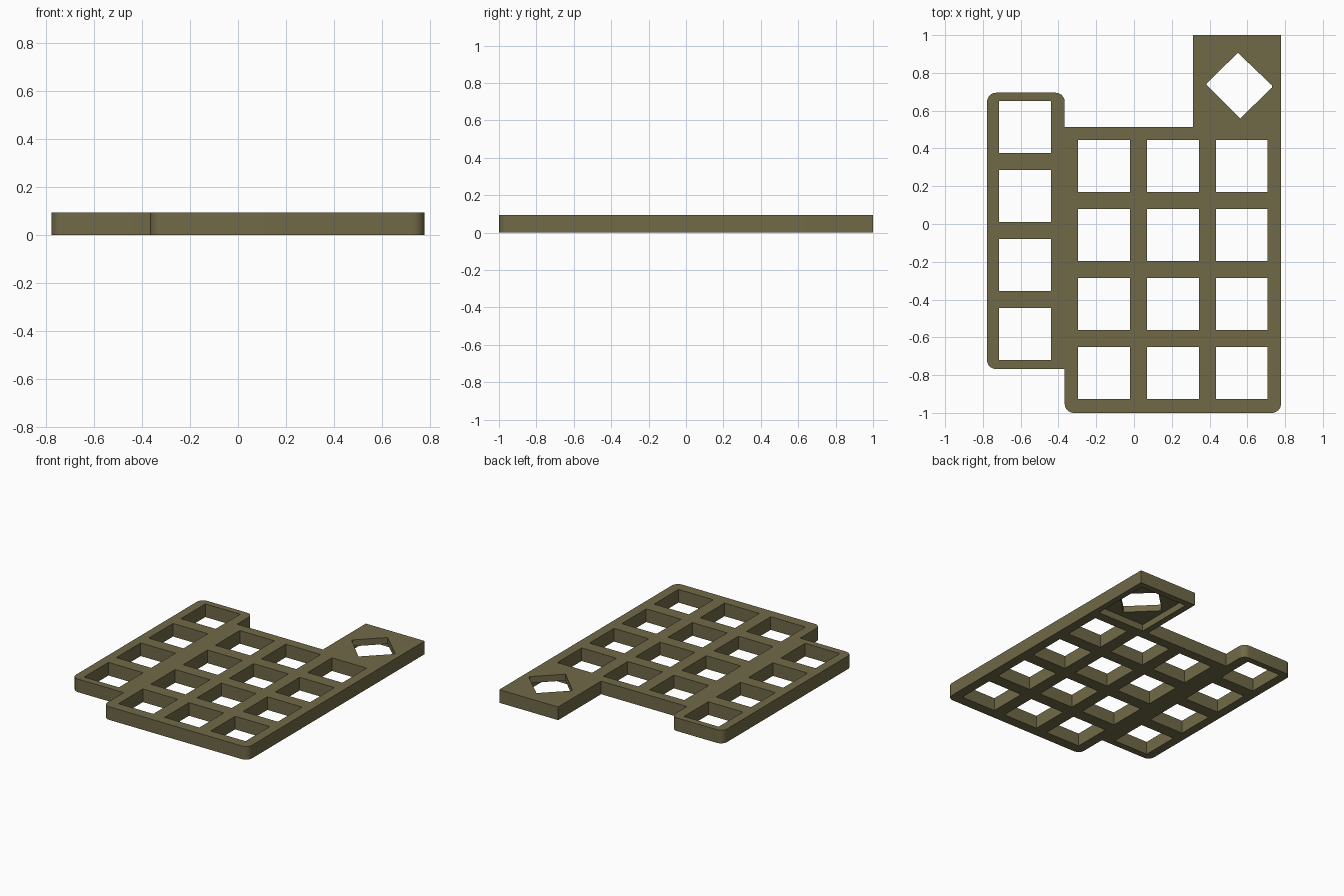
import bpy, bmesh, math

if "Cube" in bpy.data.objects:
    bpy.data.objects.remove(bpy.data.objects["Cube"])

H = 0.094       # plate thickness
R = 0.048       # corner radius
HOLE = 0.275    # key opening size
PITCH = 0.365   # key spacing

olive = bpy.data.materials.new("olive")
olive.diffuse_color = (0.163, 0.141, 0.064, 1)
olive.use_nodes = True
olive.node_tree.nodes["Principled BSDF"].inputs["Base Color"].default_value = olive.diffuse_color


def rounded(corners):
    """Outline from (x, y, radius) corners, with arcs where the radius is set."""
    pts = []
    n = len(corners)
    for i, (x, y, r) in enumerate(corners):
        if r == 0:
            pts.append((x, y))
            continue
        a, b = corners[i - 1], corners[(i + 1) % n]
        dirs = []
        for q in (a, b):
            d = math.hypot(q[0] - x, q[1] - y)
            dirs.append(((q[0] - x) / d, (q[1] - y) / d))
        (ax, ay), (bx, by) = dirs
        for k in range(9):
            t = k / 8 * math.pi / 2
            u, v = r * (1 - math.sin(t)), r * (1 - math.cos(t))
            pts.append((x + ax * u + bx * v, y + ay * u + by * v))
    return pts


def add_prism(bm, pts, z0, z1):
    face = bm.faces.new([bm.verts.new((x, y, z0)) for x, y in pts])
    out = bmesh.ops.extrude_face_region(bm, geom=[face])
    top = [g for g in out["geom"] if isinstance(g, bmesh.types.BMVert)]
    bmesh.ops.translate(bm, verts=top, vec=(0, 0, z1 - z0))


def make(name, prisms):
    bm = bmesh.new()
    for pts, z0, z1 in prisms:
        add_prism(bm, pts, z0, z1)
    bmesh.ops.recalc_face_normals(bm, faces=bm.faces)
    mesh = bpy.data.meshes.new(name)
    bm.to_mesh(mesh)
    bm.free()
    mesh.materials.append(olive)
    obj = bpy.data.objects.new(name, mesh)
    bpy.context.collection.objects.link(obj)
    return obj


def rect(x0, y0, x1, y1):
    return [(x0, y0), (x1, y0), (x1, y1), (x0, y1)]


# Plate outline: main block, lowered side column and rear tab
plate = make("switch_plate", [(rounded([
    (-0.367, -1, R), (0.778, -1, R), (0.778, 1, 0), (0.312, 1, 0),
    (0.312, 0.514, 0), (-0.367, 0.514, 0), (-0.367, 0.695, R),
    (-0.778, 0.695, R), (-0.778, -0.768, R), (-0.367, -0.768, 0)]), 0, H)])

# Key openings: side column first, then the three main columns
columns = [(-0.714, -0.72)] + [(-0.297 + i * PITCH, -0.926) for i in range(3)]
holes = [(rect(x, y + j * PITCH, x + HOLE, y + j * PITCH + HOLE), -0.1, 0.2)
         for x, y in columns for j in range(4)]

# Tilted square opening in the tab
holes.append(([(0.55, 0.906), (0.385, 0.745), (0.385, 0.735),
               (0.562, 0.559), (0.73, 0.722), (0.73, 0.734)], -0.1, 0.2))

# Hollow under the tab
hollow = [(rect(0.357, 0.515, 0.735, 0.955), -0.1, 0.048)]

for name, prisms in (("opening_cutter", holes), ("hollow_cutter", hollow)):
    cutter = make(name, prisms)
    cutter.hide_render = True
    mod = plate.modifiers.new(name, 'BOOLEAN')
    mod.operation = 'DIFFERENCE'
    mod.solver = 'EXACT'
    mod.object = cutter
    bpy.context.view_layer.objects.active = plate
    plate.select_set(True)
    bpy.ops.object.modifier_apply(modifier=mod.name)
    bpy.data.objects.remove(cutter)

# Smooth the rounded corners, keep the edges sharp
bpy.context.view_layer.objects.active = plate
plate.select_set(True)
bpy.ops.object.shade_smooth_by_angle(angle=math.radians(30))
